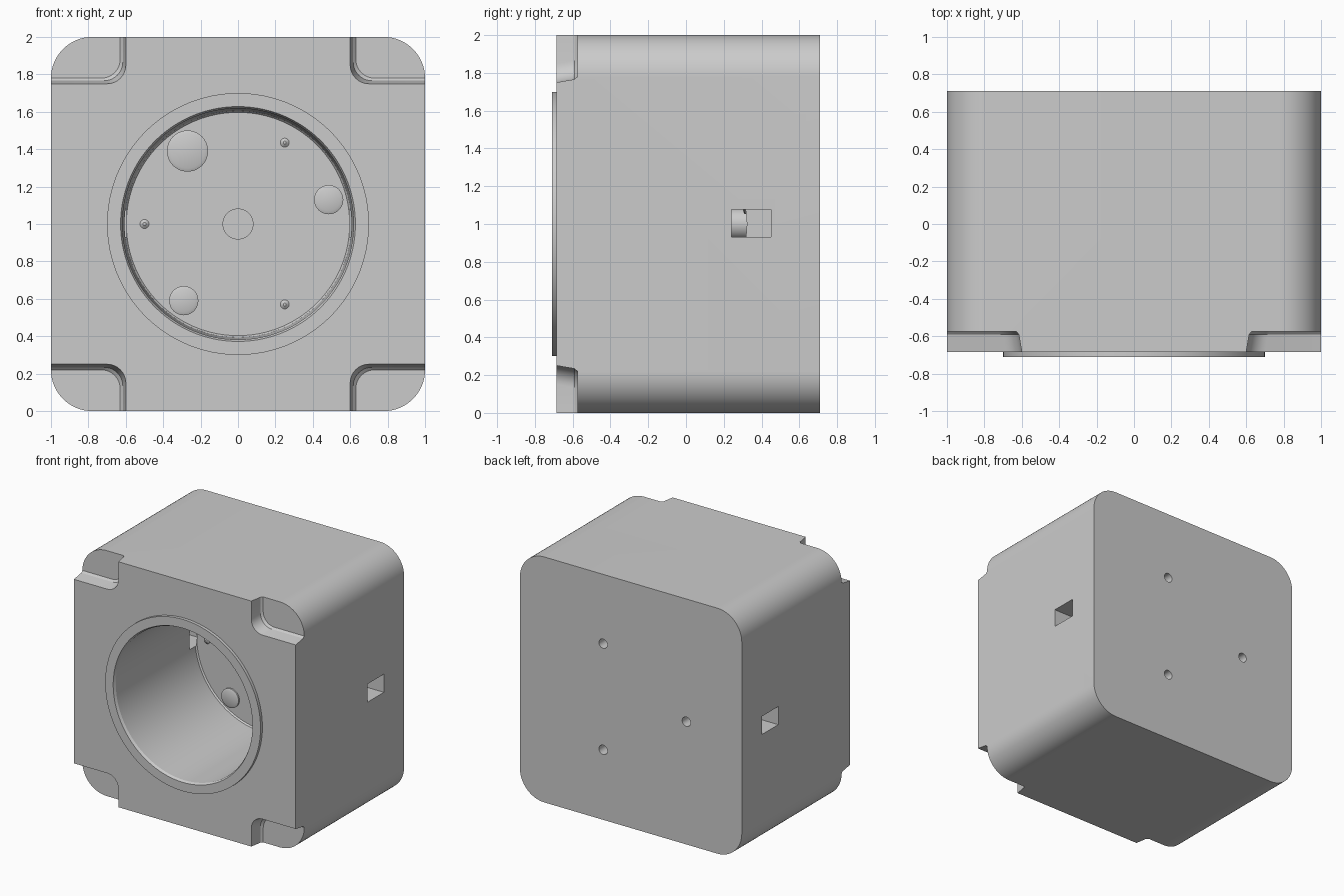
import bpy, bmesh, math

if "Cube" in bpy.data.objects:
    bpy.data.objects.remove(bpy.data.objects["Cube"], do_unlink=True)

grey = bpy.data.materials.new("neutral grey")
grey.use_nodes = True
GREY = (0.6, 0.6, 0.6, 1)
grey.diffuse_color = GREY
grey.node_tree.nodes["Principled BSDF"].inputs["Base Color"].default_value = GREY


def rounded_loop(cx, cz, hw, hh, r, y, seg=16):
    """Rounded rectangle in the xz plane at depth y (a circle when r = hw = hh)."""
    pts = []
    for k, (sx, sz) in enumerate([(1, 1), (-1, 1), (-1, -1), (1, -1)]):
        for i in range(seg + 1):
            a = (k + i / seg) * math.pi / 2
            pts.append((cx + sx * (hw - r) + r * math.cos(a), y,
                        cz + sz * (hh - r) + r * math.sin(a)))
    return pts


def loft(name, loops):
    """Skin a capped solid through successive loops."""
    bm = bmesh.new()
    rows = [[bm.verts.new(p) for p in loop] for loop in loops]
    n = len(rows[0])
    for a, b in zip(rows, rows[1:]):
        for i in range(n):
            j = (i + 1) % n
            bm.faces.new((a[i], a[j], b[j], b[i]))
    bm.faces.new(rows[0])
    bm.faces.new(rows[-1])
    bmesh.ops.remove_doubles(bm, verts=bm.verts, dist=1e-5)
    bmesh.ops.recalc_face_normals(bm, faces=bm.faces)
    mesh = bpy.data.meshes.new(name)
    bm.to_mesh(mesh)
    bm.free()
    mesh.materials.append(grey)
    obj = bpy.data.objects.new(name, mesh)
    bpy.context.collection.objects.link(obj)
    return obj


def turned(name, x, z, profile, seg=8):
    """Round part along y from (radius, y) pairs."""
    return loft(name, [rounded_loop(x, z, r, r, r, y, seg) for r, y in profile])


def box(name, x0, x1, y0, y1, z0, z1):
    return loft(name, [[(x0, y, z0), (x1, y, z0), (x1, y, z1), (x0, y, z1)]
                       for y in (y0, y1)])


FRONT, BACK, FLOOR = -0.685, 0.71, 0.322
PINS = [(0.25, 1.435), (0.25, 0.57), (-0.5, 1.0)]

# Housing block with rounded long edges
housing = loft("housing", [rounded_loop(0, 1, 1, 1, 0.22, y) for y in (FRONT, BACK)])
steps = [("UNION", turned("front_rim", 0, 1, [(0.7, -0.71), (0.7, -0.6)], 32))]

# Tapered bore
cutters = [turned("bore_cutter", 0, 1, [(0.632, -0.8), (0.628, -0.71), (0.618, -0.69),
                                        (0.606, 0.31), (0.597, FLOOR)], 32)]

# Drafted corner notches in the front face
for sx in (-1, 1):
    for sz in (-1, 1):
        cutters.append(loft("notch_cutter", [
            rounded_loop(sx, 1 + sz, 1 - x, 1 - z, 0.1, y, 8)
            for x, z, y in [(0.58, 0.73, -0.8), (0.616, 0.766, -0.59), (0.63, 0.78, -0.575)]]))

# Side slots opening into the bore
for s in (-1, 1):
    x0, x1 = sorted((s * 0.597, s * 1.2))
    cutters.append(box("slot_cutter", x0, x1, 0.24, 0.45, 0.93, 1.078))

# Blind screw holes in the back
for x, z in PINS:
    cutters.append(turned("screw_hole_cutter", x, z, [(0.038, 0.45), (0.038, 0.8)], 6))

steps += [("DIFFERENCE", c) for c in cutters]
for op, tool in steps:
    mod = housing.modifiers.new(tool.name, "BOOLEAN")
    mod.operation, mod.object, mod.solver = op, tool, "EXACT"

# Bake the cuts and discard the cutters
graph = bpy.context.evaluated_depsgraph_get()
baked = bpy.data.meshes.new_from_object(housing.evaluated_get(graph))
housing.modifiers.clear()
housing.data = baked
for _, tool in steps:
    bpy.data.objects.remove(tool, do_unlink=True)

parts = [housing]

# Centre boss on the bore floor
parts.append(turned("centre_boss", 0, 1, [(0.083, 0.22), (0.083, FLOOR + 0.02)], 12))

# Locating pads
for x, z, r in [(-0.27, 1.39, 0.11), (0.485, 1.13, 0.078), (-0.29, 0.59, 0.078)]:
    parts.append(turned("locating_pad", x, z, [
        (r - 0.018, FLOOR - 0.02), (r, FLOOR - 0.012), (r, FLOOR + 0.02)], 10))

# Small pins
for x, z in PINS:
    parts.append(turned("pin", x, z, [
        (0.008, FLOOR - 0.02), (0.024, FLOOR - 0.008), (0.024, FLOOR + 0.02)], 6))

for obj in parts:
    bpy.ops.object.select_all(action="DESELECT")
    obj.select_set(True)
    bpy.context.view_layer.objects.active = obj
    bpy.ops.object.shade_smooth_by_angle(angle=math.radians(25))
